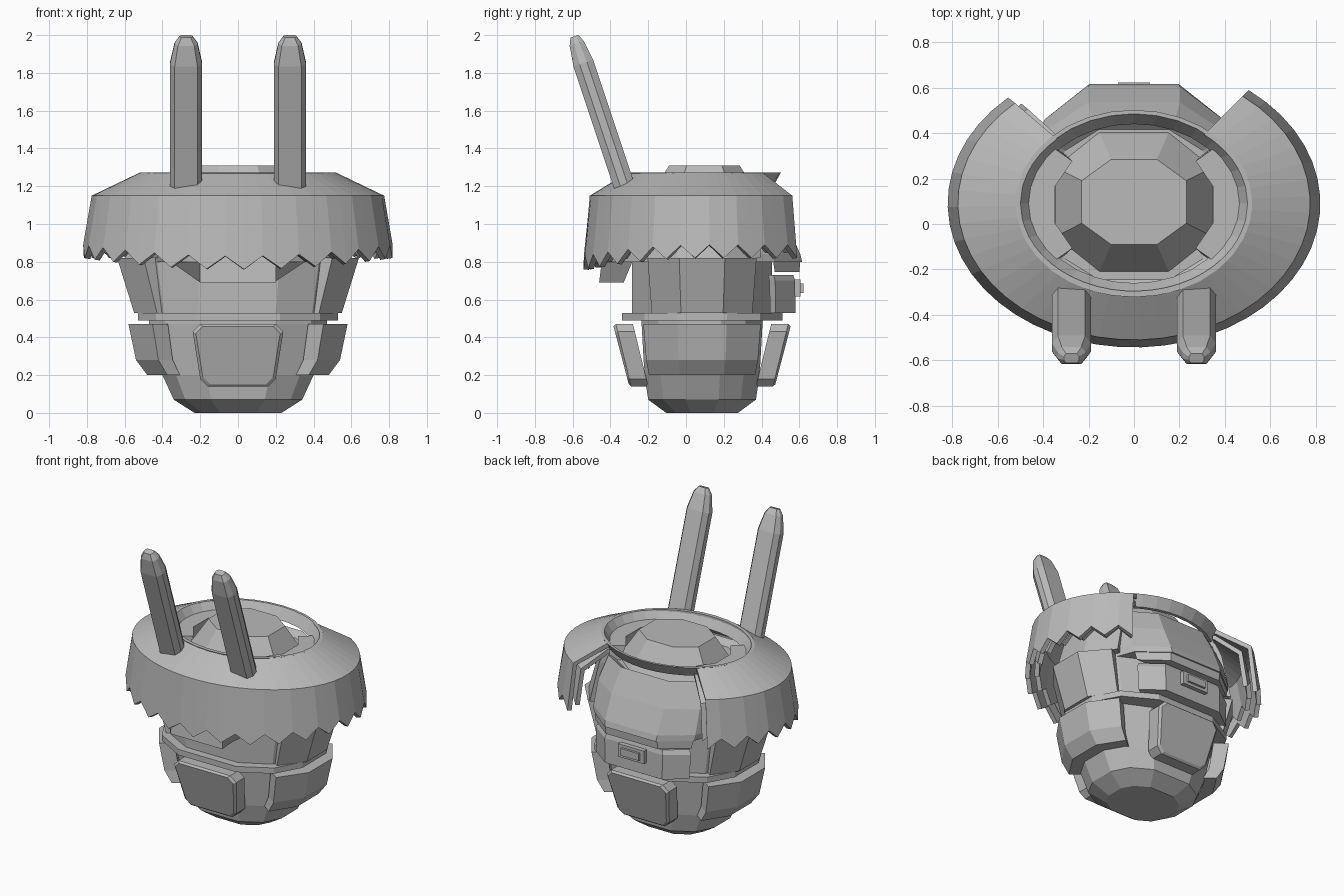
import bpy, bmesh, math
from mathutils import Vector

if "Cube" in bpy.data.objects:
    bpy.data.objects.remove(bpy.data.objects["Cube"])

CY = 0.085  # depth centre of the rounded body

grey = bpy.data.materials.new("mid grey")
grey.diffuse_color = (0.49, 0.49, 0.49, 1)
grey.use_nodes = True
grey.node_tree.nodes["Principled BSDF"].inputs["Base Color"].default_value = grey.diffuse_color


def make(name, verts, faces, fix=True):
    me = bpy.data.meshes.new(name)
    me.from_pydata([tuple(v) for v in verts], [], faces)
    if fix:
        bm = bmesh.new()
        bm.from_mesh(me)
        bmesh.ops.recalc_face_normals(bm, faces=bm.faces)
        bm.to_mesh(me)
        bm.free()
    me.materials.append(grey)
    ob = bpy.data.objects.new(name, me)
    bpy.context.collection.objects.link(ob)
    return ob


def loft(name, rings, closed=False):
    """Skin a list of equal-length loops; cap the ends or join last to first."""
    n, m = len(rings[0]), len(rings)
    verts = [p for r in rings for p in r]
    faces = []
    for j in range(m if closed else m - 1):
        a, b = j * n, ((j + 1) % m) * n
        faces += [(a + i, a + (i + 1) % n, b + (i + 1) % n, b + i) for i in range(n)]
    if not closed:
        faces += [tuple(range(n)), tuple(range((m - 1) * n, m * n))]
    return make(name, verts, faces)


# twelve-sided outline shared by every body layer
Q = [(.42, 1), (.82, .72), (1, .31)]
UNIT = ([(x, -y) for x, y in Q] + [(x, y) for x, y in Q[::-1]]
        + [(-x, y) for x, y in Q] + [(-x, -y) for x, y in Q[::-1]])


def ring(z, a, b):
    return [(x * a, CY + y * b, z) for x, y in UNIT]


# lower and upper body
loft("lower_body", [ring(*r) for r in
     [(0, .23, .19), (.07, .34, .285), (.2, .40, .305), (.47, .47, .32), (.5, .47, .32)]])
loft("upper_body", [ring(*r) for r in [(.5, .47, .35), (.53, .48, .37), (.85, .53, .37)]])
loft("waist_ring", [ring(.49, .53, .425), ring(.53, .53, .425)])

# head shell, with a brow in front and a shelf behind
loft("head_shell", [ring(*r) for r in
     [(.80, .47, .53), (.84, .48, .52), (1.0, .48, .45), (1.16, .43, .37), (1.12, .37, .33)]])


def ledge(name, z0, z1, low, high):
    loft(name, [[(-hx, y, z) for hx, y in pts] + [(hx, y, z) for hx, y in pts[::-1]]
                for z, pts in ((z0, low), (z1, high))])


ledge("brow", .69, .81, [(.2, -.46), (.19, -.33)], [(.2, -.445), (.37, -.28)])
ledge("back_shelf", .745, .81, [(.2, .60), (.37, .47)], [(.2, .605), (.385, .46)])

# crown on top
OCT = [(.44, -1), (1, -.5), (1, .5), (.44, 1), (-.44, 1), (-1, .5), (-1, -.5), (-.44, -1)]
loft("crown", [[(x * a, CY + .012 + y * b, z) for x, y in OCT]
               for z, a, b in [(1.08, .37, .33), (1.31, .23, .187)]])


# curved side plates, three tiers on each side
def side_plate(name, s, levels, k):
    out = [(.78, -.74), (1, -.31), (1, .31), (.78, .74)]
    rings = []
    for z, a, b in levels:
        o = [(s * x * a, CY + y * b, z) for x, y in out]
        i = [(s * x * a * k, CY + y * b * k, z) for x, y in out[::-1]]
        rings.append(o + i)
    loft(name, rings)


for s, side in ((1, "right"), (-1, "left")):
    side_plate("lower_side_plate_" + side, s,
               [(.2, .48, .38), (.28, .54, .40), (.47, .58, .42)], .82)
    side_plate("upper_side_plate_" + side, s, [(.53, .55, .36), (.82, .64, .39)], .82)
    side_plate("inner_side_plate_" + side, s,
               [(.82, .60, .42), (1.1, .52, .40), (1.22, .47, .35)], .74)

# sloping cheek plates, front and back, with a bevelled outer face
half = [(.16, .14), (.20, .18), (.24, .43), (.20, .47)]
outline = half + [(-x, z) for x, z in half[::-1]]
for s, label in ((-1, "front"), (1, "back")):
    layers = []
    for depth, k in ((.285, 1), (.375, 1), (.388, .93)):
        layers.append([(x * k, CY + s * (depth + .245 * (z - .14)), .305 + (z - .305) * k)
                       for x, z in outline])
    loft(label + "_plate", layers)

# rear visor block with small raised socket
vis = [(.22, .58), (.36, .475), (.32, .445), (-.32, .445), (-.36, .475), (-.22, .58)]
loft("rear_visor", [[(x, y, .53) for x, y in vis],
                    [(x * 1.02, y - .003, .70) for x, y in vis],
                    [(x * .98, y - .012, .73) for x, y in vis]])


def box(name, hx, y0, y1, z0, z1):
    loft(name, [[(-hx, y, z0), (hx, y, z0), (hx, y, z1), (-hx, y, z1)] for y in (y0, y1)])


box("socket_frame", .10, .56, .607, .615, .705)
box("socket_core", .07, .56, .622, .635, .685)

# flared ring round the crown
N = 32
section = [(.52, .412, 1.272), (.50, .395, 1.272), (.45, .35, 1.20), (.475, .372, 1.20)]
loft("brim_ring", [[(a * math.cos(t), .09 + b * math.sin(t), z) for a, b, z in section]
                   for t in [2 * math.pi * i / N for i in range(N)]], closed=True)


# hanging brim with ragged hem, open at the back, and a second layer inside it
def ragged(name, start, end, teeth, k, drop):
    steps = teeth * 2
    t0, t1 = math.radians(start), math.radians(end)
    verts, faces = [], []
    for i in range(steps + 1):
        t = t0 + (t1 - t0) * i / steps
        c, s = math.cos(t), math.sin(t)
        hem = .82 - .06 * max(0, -s) ** 2 + (.07 if i % 2 else 0) + drop * .6
        for a, b, z in ((.50, .385, 1.272 - drop), (.52, .40, 1.272 - drop),
                        (.775 * k, .60 * k, 1.15 - drop), (.82 * k, .633 * k, hem)):
            verts.append((a * c, .09 + b * s, z))
    for i in range(steps):
        for j in range(3):
            p, q = i * 4 + j, (i + 1) * 4 + j
            faces.append((p, p + 1, q + 1, q))
    mod = make(name, verts, faces, fix=False).modifiers.new("thickness", "SOLIDIFY")
    mod.thickness = .03
    mod.offset = -1


ragged("ragged_brim", 132.5, 412, 20, 1, 0)
ragged("inner_brim", 131, 411, 20, .92, .05)

# two tall ears leaning forward
base, axis = Vector((0, -.335, 1.225)), Vector((0, -.316, .949))
across = Vector((0, .949, .316))
sect = [(.085, .02), (.06, .055), (-.06, .055), (-.085, .02),
        (-.085, -.02), (-.06, -.055), (.06, -.055), (.085, -.02)]
for s, side in ((1, "right"), (-1, "left")):
    rings = []
    for d, k in ((-.02, 1), (.66, 1), (.77, .72), (.81, .4)):
        o = base + axis * d + Vector((s * .275, 0, 0))
        rings.append([o + Vector((x * k, 0, 0)) + across * y * k for x, y in sect])
    loft("ear_" + side, rings)
